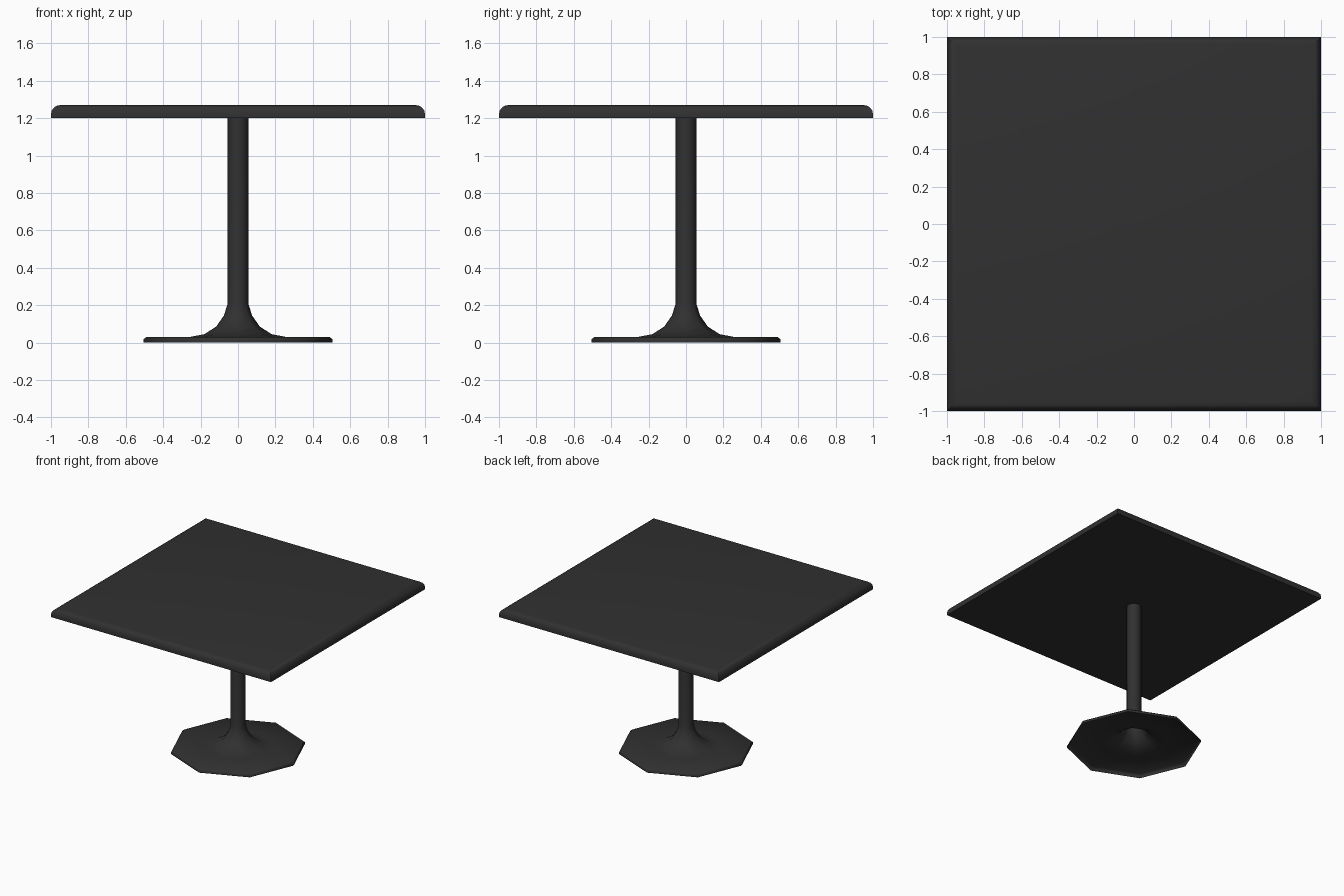
import bpy, bmesh, math

if "Cube" in bpy.data.objects:
    bpy.data.objects.remove(bpy.data.objects["Cube"])

mat = bpy.data.materials.new("charcoal black")
mat.diffuse_color = (0.03, 0.03, 0.03, 1)
mat.use_nodes = True
mat.node_tree.nodes["Principled BSDF"].inputs["Base Color"].default_value = mat.diffuse_color


def add_object(name, bm, angle):
    mesh = bpy.data.meshes.new(name)
    bmesh.ops.recalc_face_normals(bm, faces=bm.faces)
    bm.to_mesh(mesh)
    bm.free()
    mesh.materials.append(mat)
    ob = bpy.data.objects.new(name, mesh)
    bpy.context.collection.objects.link(ob)
    bpy.ops.object.select_all(action='DESELECT')
    ob.select_set(True)
    bpy.context.view_layer.objects.active = ob
    bpy.ops.object.shade_smooth_by_angle(angle=math.radians(angle))
    return ob


# Square top: stacked square rings with a quarter-round upper edge
bm = bmesh.new()
profile = [(1.0, 1.2)]
for i in range(5):
    a = math.radians(90 * i / 4)
    profile.append((0.95 + 0.05 * math.cos(a), 1.22 + 0.05 * math.sin(a)))
rings = [[bm.verts.new((sx * h, sy * h, z))
          for sx, sy in ((-1, -1), (1, -1), (1, 1), (-1, 1))] for h, z in profile]
for lo, hi in zip(rings, rings[1:]):
    for k in range(4):
        n = (k + 1) % 4
        bm.faces.new((lo[k], lo[n], hi[n], hi[k]))
bm.faces.new(rings[0][::-1])
bm.faces.new(rings[-1])
add_object("table_top", bm, 35)

# Pedestal: eight-sided turned shell, open underneath, flaring into the foot
SIDES = 8
profile = [(0.505, 0.0), (0.505, 0.018), (0.49, 0.03), (0.257, 0.03),
           (0.18, 0.045), (0.117, 0.085), (0.075, 0.145), (0.055, 0.21), (0.055, 1.2)]
bm = bmesh.new()
rings = [[bm.verts.new((r * math.cos(2 * math.pi * k / SIDES),
                        r * math.sin(2 * math.pi * k / SIDES), z))
          for k in range(SIDES)] for r, z in profile]
for lo, hi in zip(rings, rings[1:]):
    for k in range(SIDES):
        n = (k + 1) % SIDES
        bm.faces.new((lo[k], lo[n], hi[n], hi[k]))
for f in bm.faces:
    f.normal_update()
ob = add_object("pedestal", bm, 50)
